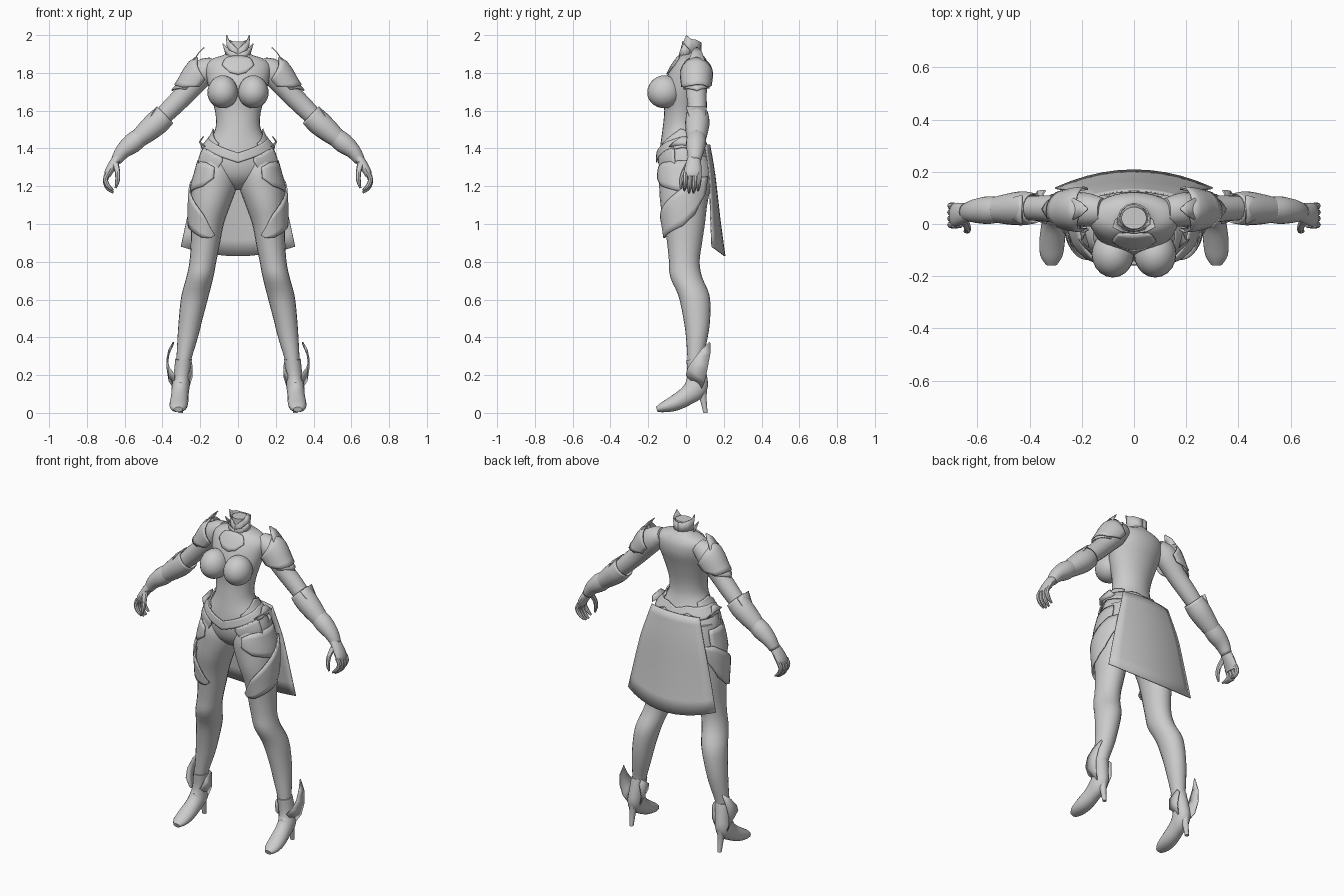
import bpy, bmesh, math
from mathutils import Vector as V

grey = bpy.data.materials.new("plain grey")
grey.diffuse_color = (0.6, 0.6, 0.6, 1)
X, Y = V((1, 0, 0)), V((0, 1, 0))


def finish(name, bm, mirror=True, thick=0.0, angle=40):
    bmesh.ops.remove_doubles(bm, verts=bm.verts, dist=0.0002)
    bmesh.ops.recalc_face_normals(bm, faces=bm.faces)
    me = bpy.data.meshes.new(name)
    bm.to_mesh(me)
    bm.free()
    me.materials.append(grey)
    ob = bpy.data.objects.new(name, me)
    bpy.context.collection.objects.link(ob)
    bpy.context.view_layer.objects.active = ob
    ob.select_set(True)
    bpy.ops.object.shade_smooth_by_angle(angle=math.radians(angle))
    ob.select_set(False)
    if thick:
        m = ob.modifiers.new("thickness", "SOLIDIFY")
        m.thickness, m.offset = thick, 0
    if mirror:
        ob.modifiers.new("mirror", "MIRROR").use_clip = False
    return ob


def spline(rows, t):
    """Catmull-Rom through equal-length tuples."""
    n = len(rows) - 1
    t = max(0, min(n, t))
    i = min(int(t), n - 1)
    f = t - i
    p = [rows[max(0, min(n, i + k))] for k in (-1, 0, 1, 2)]
    return [0.5 * (2 * b + (c - a) * f + (2 * a - 5 * b + 4 * c - d) * f * f
                   + (3 * b - a - 3 * c + d) * f ** 3) for a, b, c, d in zip(*p)]


def surface(rings, axis, level=False):
    """Rings are (x, y, z, radius on axis, other radius), from the root outward or downward."""
    def at(t, deg, off=0.0):
        x, y, z, ra, rb = spline(rings, t)
        tan = V(spline(rings, t + .1)[:3]) - V(spline(rings, t - .1)[:3])
        other = -Y if level else tan.normalized().cross(axis).normalized()
        a = math.radians(deg)
        return V((x, y, z)) + axis * (ra + off) * math.cos(a) + other * (rb + off) * math.sin(a)
    return at


def grid(bm, rows, closed=False):
    vs = [[bm.verts.new(p) for p in r] for r in rows]
    for r, s in zip(vs, vs[1:]):
        for i in range(len(r) if closed else len(r) - 1):
            j = (i + 1) % len(r)
            bm.faces.new((r[i], r[j], s[j], s[i]))
    return vs


def loft(name, rings, axis, level=False, mirror=True, sides=20, sub=3, caps=True):
    at, bm, n = surface(rings, axis, level), bmesh.new(), (len(rings) - 1) * sub
    vs = grid(bm, [[at(k / sub, 360 * i / sides) for i in range(sides)] for k in range(n + 1)], True)
    if caps:
        bm.faces.new(vs[0])
        bm.faces.new(vs[-1])
    finish(name, bm, mirror, 0 if caps else 0.006)
    return at


def by_height(at, rings):
    """Lets a surface be addressed by height instead of ring number."""
    def f(z, deg, off):
        for i, (p, q) in enumerate(zip(rings, rings[1:])):
            if p[2] >= z >= q[2]:
                return at(i + (p[2] - z) / (p[2] - q[2]), deg, off)
        return at(0 if z > rings[0][2] else len(rings), deg, off)
    return f


def plate(name, at, cols, off=0.012, mirror=True, sub=3):
    """Armour patch: columns of (angle, low, high) laid over a surface."""
    bm, rows = bmesh.new(), []
    for (a, l, h), (b, m, g) in zip(cols, cols[1:]):
        for k in range(sub + 1):
            f = k / sub
            lo, hi = l + (m - l) * f, h + (g - h) * f
            rows.append([at(lo + (hi - lo) * j / 5, a + (b - a) * f, off) for j in range(6)])
    grid(bm, rows)
    return finish(name, bm, mirror, 0.008)


def strip(name, pairs, mirror=True):
    bm = bmesh.new()
    grid(bm, pairs)
    return finish(name, bm, mirror, 0.006, 50)


def body(rows):  # (height, inner x, outer x, front y, back y) to rings
    return [((i + o) / 2, (f + b) / 2, z, (o - i) / 2, (b - f) / 2) for z, i, o, f, b in rows]


# Torso with neck
torso_r = body([(z, -w, w, f, b) for z, w, f, b in (
    (1.965, .048, -.02, .065), (1.92, .05, -.022, .075), (1.895, .075, -.03, .09),
    (1.875, .135, -.045, .105), (1.84, .172, -.07, .12), (1.78, .168, -.1, .12),
    (1.70, .15, -.12, .095), (1.6, .122, -.115, .07), (1.52, .117, -.122, .065),
    (1.46, .14, -.13, .08), (1.4, .185, -.138, .105), (1.32, .21, -.143, .13),
    (1.25, .175, -.125, .125), (1.2, .08, -.08, .09), (1.18, .03, -.04, .06))])
torso = by_height(loft("torso", torso_r, X, True, False, 28), torso_r)

# Breasts
bm = bmesh.new()
bmesh.ops.create_uvsphere(bm, u_segments=20, v_segments=14, radius=1)
for v in bm.verts:
    v.co = V((.081 + .081 * v.co.x, -.115 + .09 * v.co.y, 1.695 + (.092 if v.co.z > 0 else .082) * v.co.z))
finish("breasts", bm)

# Legs
leg_r = body([
    (1.36, .04, .2, -.12, .11), (1.28, .01, .222, -.143, .135), (1.2, .005, .243, -.142, .13),
    (1.1, .04, .25, -.135, .112), (1.0, .075, .25, -.115, .1), (.9, .095, .25, -.1, .085),
    (.8, .115, .257, -.09, .072), (.72, .13, .273, -.084, .085), (.62, .155, .3, -.04, .125),
    (.5, .187, .313, -.014, .128), (.4, .212, .32, 0, .115), (.28, .248, .326, .008, .09),
    (.2, .262, .328, .01, .09)])
leg = by_height(loft("legs", leg_r, X, True), leg_r)

# High heeled boots
loft("boots", [(.288, .048, .285, .044, .046), (.297, .058, .2, .044, .052),
               (.304, .052, .135, .047, .062), (.308, .005, .09, .046, .05),
               (.313, -.06, .052, .049, .042), (.316, -.12, .03, .043, .028),
               (.316, -.155, .018, .022, .014)], X)
loft("heels", [(.304, .08, .15, .032, .036), (.304, .09, .08, .018, .02),
               (.304, .103, 0, .012, .012)], X, True, sides=10)
# Ankle fins outside and small cuffs inside
strip("ankle_fins", [((.335, .0, .2), (.335, .08, .12)), ((.365, .01, .24), (.365, .1, .17)),
                     ((.376, .04, .285), (.376, .115, .24)), ((.366, .08, .335), (.366, .128, .31)),
                     ((.342, .125, .375), (.342, .13, .365))])
strip("ankle_cuffs", [((.262, .0, .2), (.262, .08, .13)), ((.244, .02, .25), (.244, .09, .19)),
                      ((.252, .08, .29), (.252, .1, .27))])

# Arms
arm_r = [(.12, .05, 1.84, .05, .045), (.19, .055, 1.80, .066, .07), (.27, .055, 1.70, .055, .056),
         (.35, .06, 1.618, .05, .052), (.43, .06, 1.54, .045, .045), (.52, .055, 1.46, .042, .04),
         (.6, .05, 1.4, .03, .03), (.635, .045, 1.36, .03, .026)]
arm = loft("arms", arm_r, Y)
# Forearm guards in two overlapping shells
loft("elbow_guards", [(.385, .06, 1.578, .056, .058), (.43, .06, 1.535, .062, .062),
                      (.49, .057, 1.483, .055, .054), (.55, .054, 1.432, .042, .04)], Y, caps=False)
loft("wrist_guards", [(.515, .055, 1.462, .046, .046), (.56, .053, 1.427, .05, .05),
                      (.61, .05, 1.385, .042, .038), (.645, .046, 1.335, .03, .026)], Y, caps=False)
strip("elbow_spikes", [((.43, .0, 1.62), (.43, .11, 1.62)), ((.47, .02, 1.56), (.47, .1, 1.56)),
                       ((.53, .045, 1.485), (.53, .07, 1.485))])

# Hands with curled fingers
loft("palms", [(.62, .045, 1.375, .028, .024), (.655, .04, 1.325, .04, .026),
               (.685, .035, 1.275, .046, .022), (.692, .033, 1.25, .042, .016)], Y, sides=14)
for i in range(4):
    y = -.003 + .024 * i
    d = .012 if i in (0, 3) else 0
    loft(f"finger_{i + 1}", [(.688, y, 1.27, .013, .014), (.702, y, 1.225 + d, .013, .013),
                             (.688, y - .003, 1.19 + d, .012, .012),
                             (.66, y - .005, 1.165 + d, .006, .006)], Y, sides=8)
loft("thumbs", [(.65, .015, 1.325, .016, .018), (.638, -.012, 1.275, .014, .014),
                (.638, -.025, 1.23, .012, .012), (.648, -.028, 1.19, .005, .005)], Y, sides=8)

# Shoulder guards: upper pointed shell and a lower layer
plate("shoulder_guards", arm, [(-20, 1.5, 1.1), (30, 2.0, .9), (75, 2.1, .8), (110, 2.15, .75),
                               (150, 2.0, .95), (205, 1.55, 1.15)], .018)
plate("lower_shoulder_guards", arm, [(10, 1.9, 1.3), (90, 2.45, 1.2), (170, 1.95, 1.3)], .01)
strip("shoulder_points", [((.255, .02, 1.80), (.255, .1, 1.80)), ((.235, .015, 1.865), (.235, .1, 1.865)),
                          ((.205, .03, 1.91), (.205, .085, 1.91)), ((.178, .055, 1.935), (.178, .06, 1.935))])

# Collar: inner standing ring and outer flared leaf
def collar(name, radius, cols):
    pairs = []
    for deg, lo, hi, flare in cols:
        a = math.radians(deg)
        d = V((math.cos(a), -math.sin(a), 0))
        pairs.append([V((0, .026, lo)) + d * radius, V((0, .026, hi)) + d * (radius + flare)])
    strip(name, pairs)

collar("collar", .052, [(-90, 1.9, 1.962, 0), (-60, 1.9, 1.965, 0), (-30, 1.9, 1.975, .004),
                        (0, 1.89, 1.98, .008), (22, 1.89, 2.0, .014), (40, 1.88, 1.965, .006),
                        (65, 1.87, 1.945, 0), (90, 1.86, 1.925, 0)])
collar("outer_collar", .06, [(5, 1.885, 1.92, .01), (25, 1.88, 1.955, .028), (50, 1.86, 1.92, .012),
                             (90, 1.84, 1.9, 0)])
plate("chest_plate", torso, [(62, 1.84, 1.88), (76, 1.8, 1.89), (90, 1.79, 1.89), (104, 1.8, 1.89),
                             (118, 1.84, 1.88)], .006, False)

# Belt, hip guards, groin panel and thigh guards
plate("belt", torso, [(-90, 1.39, 1.44), (-65, 1.42, 1.46), (-40, 1.39, 1.455), (0, 1.405, 1.46),
                      (35, 1.39, 1.435), (65, 1.355, 1.405), (90, 1.325, 1.375)], .012)
plate("upper_belt", torso, [(-40, 1.44, 1.48), (0, 1.45, 1.505), (25, 1.44, 1.47), (55, 1.405, 1.425)], .01)
strip("hip_points", [((.175, -.09, 1.41), (.19, .06, 1.41)), ((.2, -.065, 1.435), (.205, .04, 1.435)),
                     ((.182, -.02, 1.465), (.182, .01, 1.465))])
plate("hip_guards", torso, [(20, 1.31, 1.405), (40, 1.29, 1.39), (55, 1.27, 1.37), (68, 1.33, 1.35)], .012)
plate("upper_thigh_guards", leg, [(-30, 1.2, 1.33), (10, 1.17, 1.33), (60, 1.2, 1.32), (85, 1.24, 1.3)], .005)
plate("thigh_guards", leg, [(-50, 1.16, 1.25), (-25, 1.05, 1.245), (5, .99, 1.19), (40, .96, 1.12),
                            (75, .93, 1.05), (105, .925, .97), (118, .94, .945)], .013)

# Rear skirt panel
skirt = [(.165, .1, .125, 1.42, 1.42), (.195, .115, .145, 1.32, 1.31), (.225, .125, .16, 1.22, 1.2),
         (.265, .13, .18, 1.05, 1.02), (.302, .137, .206, .88, .83)]
strip("rear_skirt", [[(w * s / 5, ym + (ye - ym) * (s / 5) ** 2, zm + (ze - zm) * (s / 5) ** 2)
                      for s in range(-5, 6)]
                     for w, ye, ym, ze, zm in (spline(skirt, k / 2) for k in range(9))], False)
